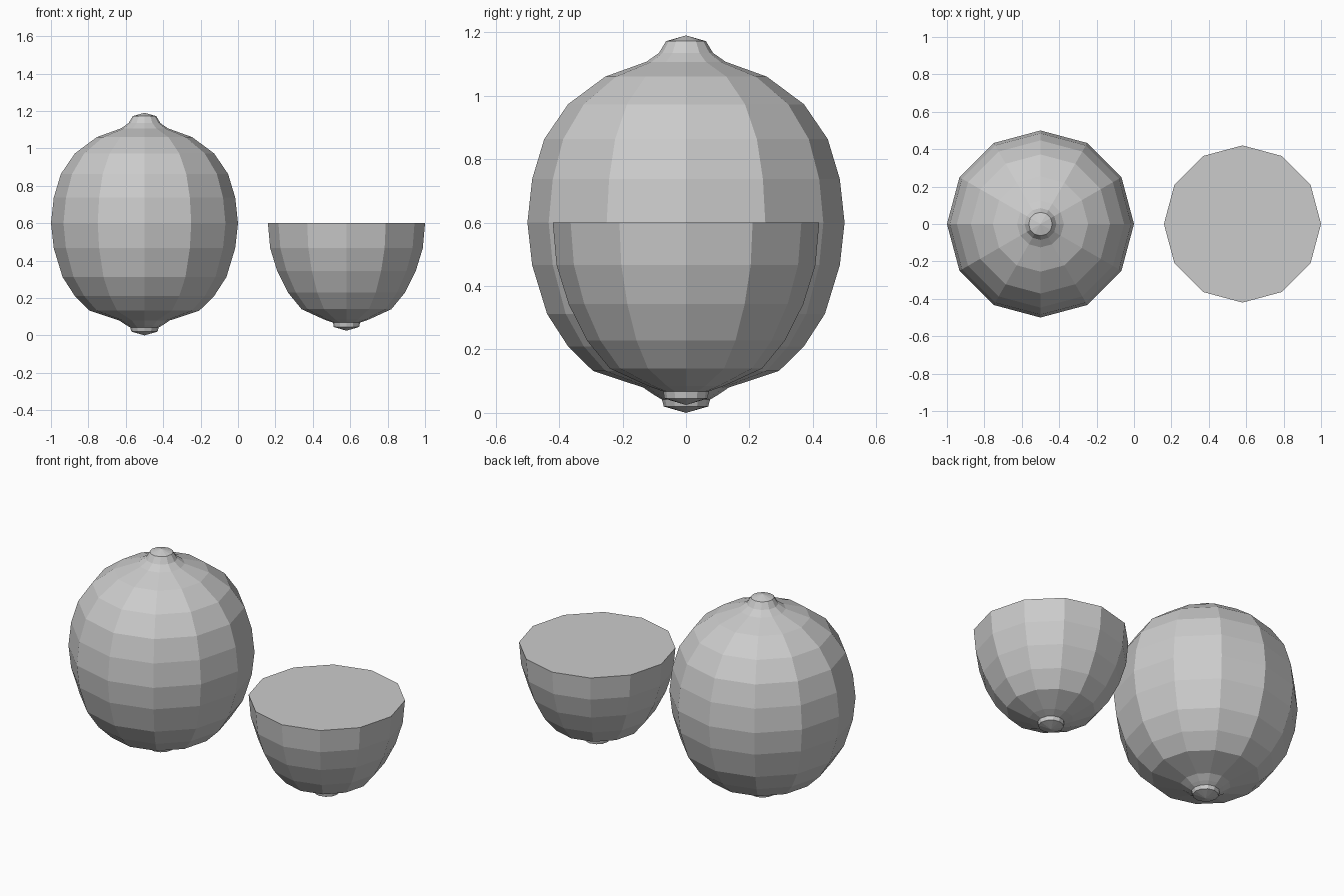
import bpy, bmesh
from math import cos, sin, pi

if "Cube" in bpy.data.objects:
    bpy.data.objects.remove(bpy.data.objects["Cube"])

SIDES = 12
grey = bpy.data.materials.new("plain grey")
grey.use_nodes = True
grey.diffuse_color = (0.6, 0.6, 0.6, 1)
grey.node_tree.nodes["Principled BSDF"].inputs["Base Color"].default_value = (0.6, 0.6, 0.6, 1)


def lathe(name, profile, x):
    """Spin (radius, height) pairs, bottom to top, into a closed faceted solid."""
    bm = bmesh.new()
    rings = []
    for r, z in profile:
        count = SIDES if r else 1
        rings.append([bm.verts.new((r * cos(2 * pi * i / SIDES), r * sin(2 * pi * i / SIDES), z))
                      for i in range(count)])
    for low, high in zip(rings, rings[1:]):
        for i in range(SIDES):
            j = (i + 1) % SIDES
            if len(low) == 1:
                bm.faces.new((low[0], high[j], high[i]))
            elif len(high) == 1:
                bm.faces.new((low[i], low[j], high[0]))
            else:
                bm.faces.new((low[i], low[j], high[j], high[i]))
    # Flat cut across an open top
    if len(rings[-1]) > 1:
        bm.faces.new(rings[-1])
    bmesh.ops.recalc_face_normals(bm, faces=bm.faces)
    mesh = bpy.data.meshes.new(name)
    bm.to_mesh(mesh)
    bm.free()
    mesh.materials.append(grey)
    obj = bpy.data.objects.new(name, mesh)
    obj.location.x = x
    bpy.context.collection.objects.link(obj)


# Whole fruit with a nub at each end
lathe("whole_fruit", [
    (0, 0), (0.07, 0.02), (0.076, 0.042), (0.098, 0.055), (0.135, 0.08),
    (0.293, 0.132), (0.372, 0.21), (0.438, 0.312), (0.485, 0.466), (0.5, 0.6),
    (0.485, 0.737), (0.447, 0.863), (0.372, 0.973), (0.255, 1.06),
    (0.125, 1.107), (0.085, 1.135), (0.063, 1.172), (0, 1.19)], -0.5)

# Halved fruit, cut side up
lathe("half_fruit", [
    (0, 0.025), (0.068, 0.045), (0.072, 0.068), (0.12, 0.085), (0.24, 0.14),
    (0.312, 0.228), (0.37, 0.343), (0.408, 0.466), (0.42, 0.6)], 0.58)
